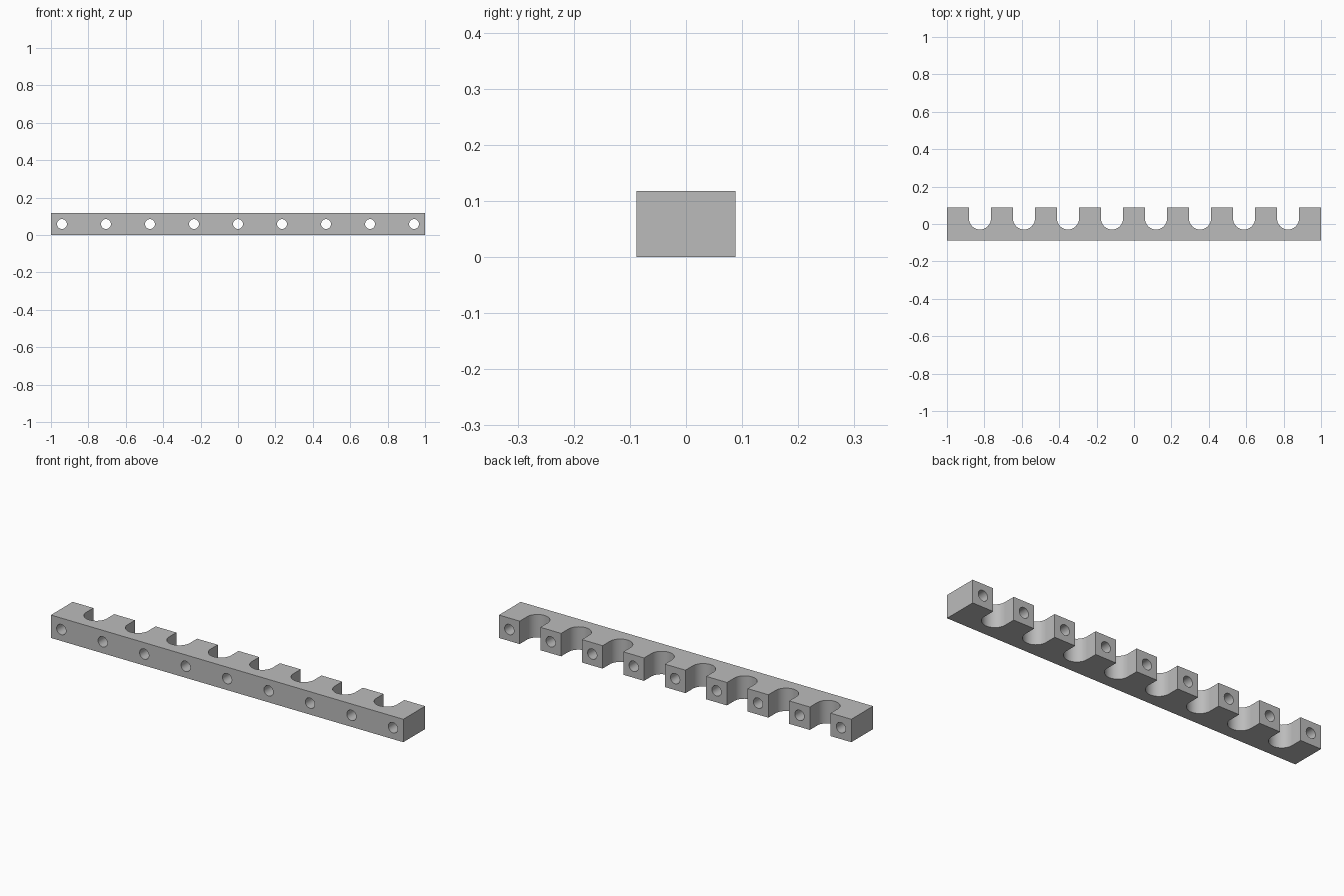
import bpy, bmesh, math
from mathutils import Matrix

cube = bpy.data.objects.get("Cube")
if cube:
    bpy.data.objects.remove(cube, do_unlink=True)

TEETH = 9
W = 2 / (2 * TEETH - 1)        # width of a tooth, of a slot, and the bar height
BACK = 0.75 * W                # half the depth
SLOT_Y = 0.25 * W              # centre of the slot's round end
HOLE_R = 0.0265

grey = bpy.data.materials.new("plain grey")
grey.use_nodes = True
colour = (0.5, 0.5, 0.5, 1)
grey.diffuse_color = colour
grey.node_tree.nodes["Principled BSDF"].inputs["Base Color"].default_value = colour


def new_object(name, bm):
    mesh = bpy.data.meshes.new(name)
    bmesh.ops.recalc_face_normals(bm, faces=bm.faces)
    bm.to_mesh(mesh)
    bm.free()
    mesh.materials.append(grey)
    obj = bpy.data.objects.new(name, mesh)
    bpy.context.collection.objects.link(obj)
    return obj


# Bar outline: straight front, U-shaped slots along the back
outline = [(1, -BACK), (-1, -BACK)]
for i in range(TEETH):
    x = -1 + 2 * W * i
    outline += [(x, BACK), (x + W, BACK)]
    if i < TEETH - 1:
        for k in range(33):
            a = math.pi * (1 + k / 32)
            outline.append((x + 1.5 * W + W / 2 * math.cos(a),
                            SLOT_Y + W / 2 * math.sin(a)))
bm = bmesh.new()
base = bm.faces.new([bm.verts.new((x, y, 0)) for x, y in outline])
top = bmesh.ops.extrude_face_region(bm, geom=[base])
bmesh.ops.translate(bm, vec=(0, 0, W),
                    verts=[v for v in top["geom"] if isinstance(v, bmesh.types.BMVert)])
bar = new_object("slotted_bar", bm)

# One round hole through every tooth, front to back
bm = bmesh.new()
for i in range(TEETH):
    place = Matrix.Translation((-1 + W * (2 * i + 0.5), 0, W / 2))
    bmesh.ops.create_cone(bm, cap_ends=True, segments=32, radius1=HOLE_R, radius2=HOLE_R,
                          depth=4 * BACK, matrix=place @ Matrix.Rotation(math.pi / 2, 4, "X"))
cutter = new_object("hole_cutter", bm)
cutter.hide_render = True

cut = bar.modifiers.new("holes", "BOOLEAN")
cut.operation = "DIFFERENCE"
cut.solver = "EXACT"
cut.object = cutter
bpy.ops.object.select_all(action="DESELECT")
bar.select_set(True)
bpy.context.view_layer.objects.active = bar
bpy.ops.object.modifier_apply(modifier=cut.name)
bpy.data.objects.remove(cutter, do_unlink=True)
bpy.ops.object.shade_smooth_by_angle(angle=math.radians(30))
